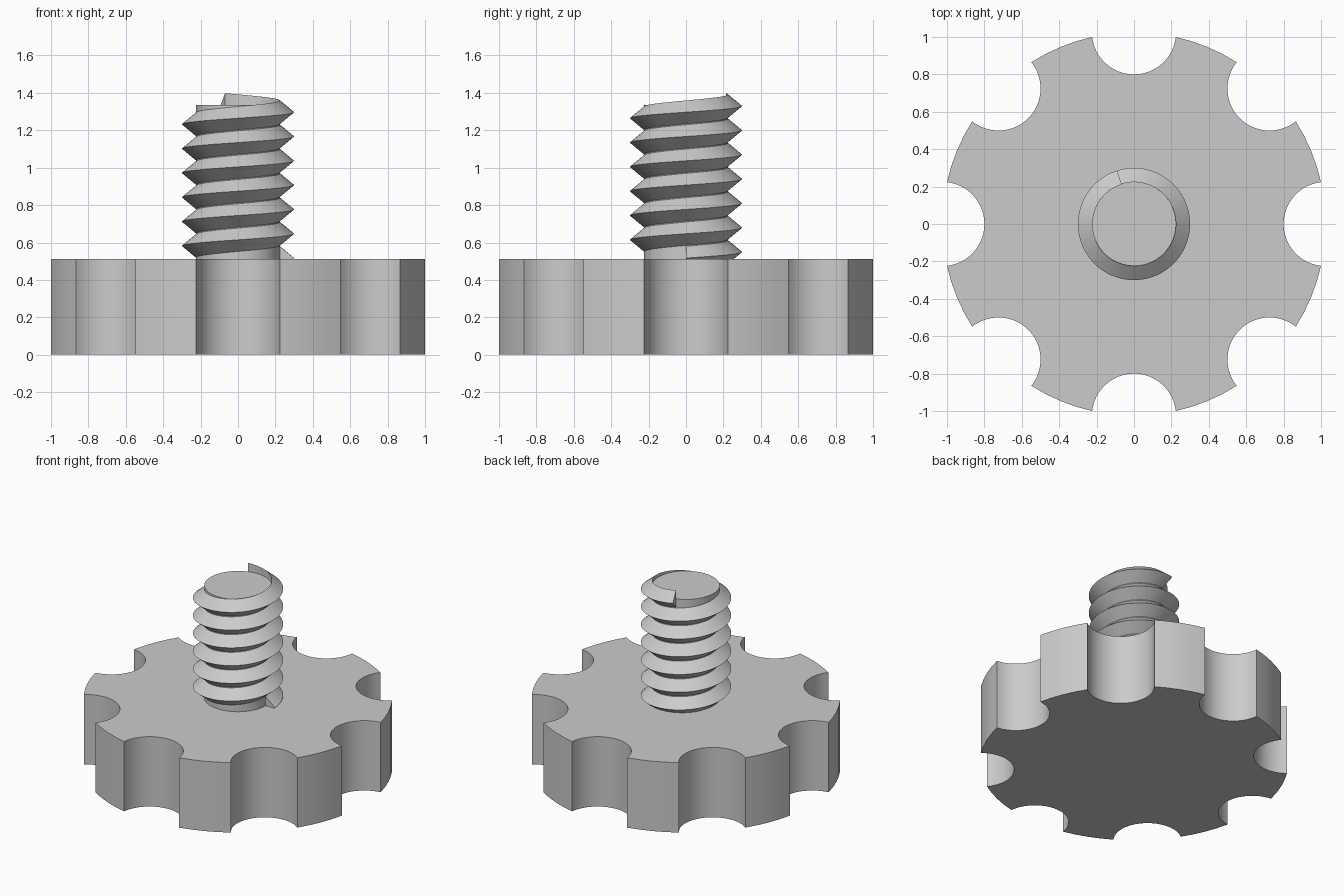
import bpy, bmesh
from math import sin, cos, pi, asin, radians
from mathutils import Vector

cube = bpy.data.objects.get("Cube")
if cube:
    bpy.data.objects.remove(cube)

RIM, NOTCH, KNOB_TOP = 1.0247, 0.225, 0.512
CORE, CREST, CORE_TOP = 0.224, 0.3, 1.335
PITCH, HALF, START, TURNS = 0.13, 0.0625, 0.517, 6.3

grey = bpy.data.materials.new("plain grey")
colour = (0.6, 0.6, 0.6, 1)
grey.diffuse_color = colour
grey.use_nodes = True
grey.node_tree.nodes["Principled BSDF"].inputs["Base Color"].default_value = colour


def finish(name, bm, angle):
    bmesh.ops.recalc_face_normals(bm, faces=bm.faces)
    mesh = bpy.data.meshes.new(name)
    bm.to_mesh(mesh)
    bm.free()
    mesh.materials.append(grey)
    obj = bpy.data.objects.new(name, mesh)
    bpy.context.collection.objects.link(obj)
    bpy.ops.object.select_all(action="DESELECT")
    obj.select_set(True)
    bpy.context.view_layer.objects.active = obj
    bpy.ops.object.shade_smooth_by_angle(angle=radians(angle))
    return obj


def extrude_outline(name, outline, bottom, top, angle):
    bm = bmesh.new()
    face = bm.faces.new([bm.verts.new((x, y, bottom)) for x, y in outline])
    ext = bmesh.ops.extrude_face_region(bm, geom=[face], use_keep_orig=True)
    moved = [v for v in ext["geom"] if isinstance(v, bmesh.types.BMVert)]
    bmesh.ops.translate(bm, verts=moved, vec=Vector((0, 0, top - bottom)))
    return finish(name, bm, angle)


# Knob: round disc with eight scalloped finger grips
half_notch = 2 * asin(NOTCH / (2 * RIM))
sweep = pi / 2 - half_notch / 2
outline = []
for k in range(8):
    a = k * pi / 4
    centre = Vector((RIM * cos(a), RIM * sin(a)))
    for i in range(25):
        t = a + pi + sweep - 2 * sweep * i / 24
        outline.append(centre + NOTCH * Vector((cos(t), sin(t))))
    for i in range(1, 4):
        t = a + half_notch + (pi / 4 - 2 * half_notch) * i / 4
        outline.append(RIM * Vector((cos(t), sin(t))))
extrude_outline("knob", outline, 0, KNOB_TOP, 20)

# Plain core of the screw
circle = [(CORE * cos(2 * pi * i / 64), CORE * sin(2 * pi * i / 64)) for i in range(64)]
extrude_outline("screw_core", circle, KNOB_TOP - 0.01, CORE_TOP, 30)

# Right-handed thread: triangular section swept along a helix
bm = bmesh.new()
steps = int(TURNS * 60)
previous = None
for i in range(steps + 1):
    turn = TURNS * i / steps
    a, z = 2 * pi * turn, START + PITCH * turn
    section = ((CORE, z - HALF), (CREST, z), (CORE, z + HALF))
    ring = [bm.verts.new((r * cos(a), r * sin(a), h)) for r, h in section]
    if previous:
        for j in range(3):
            k = (j + 1) % 3
            bm.faces.new((previous[j], previous[k], ring[k], ring[j]))
    else:
        bm.faces.new(ring)
    previous = ring
bm.faces.new(previous)
finish("screw_thread", bm, 30)
